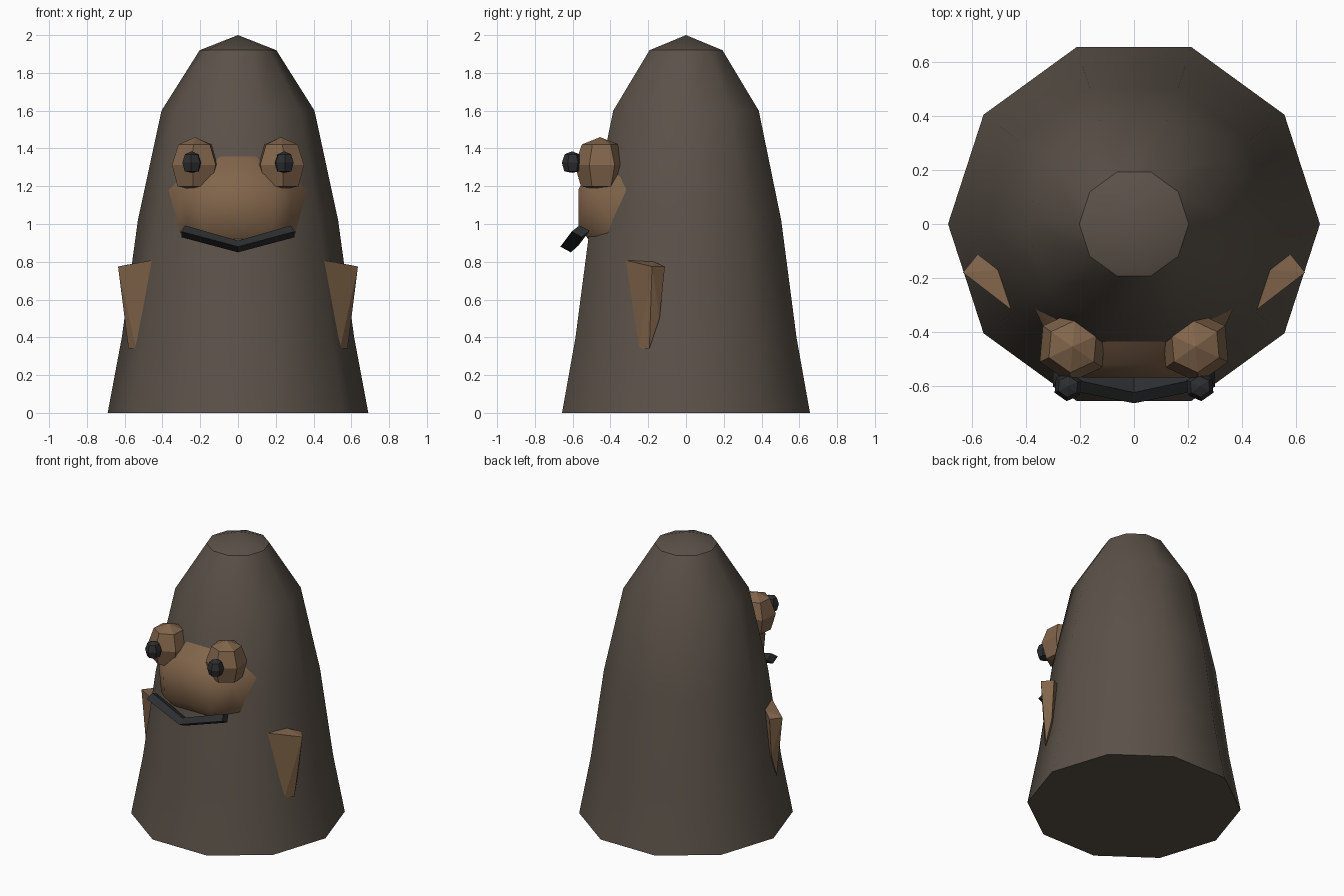
import bpy, bmesh, math
from mathutils import Vector

if "Cube" in bpy.data.objects:
    bpy.data.objects.remove(bpy.data.objects["Cube"])


def material(name, rgb):
    m = bpy.data.materials.new(name)
    m.use_nodes = True
    m.diffuse_color = (*rgb, 1)
    m.node_tree.nodes["Principled BSDF"].inputs["Base Color"].default_value = (*rgb, 1)
    return m


BROWN = material("dark brown", (0.105, 0.084, 0.066))
TAN = material("tan", (0.222, 0.130, 0.070))
CHARCOAL = material("charcoal", (0.026, 0.027, 0.029))


def finish(name, bm, mat, smooth=None):
    bmesh.ops.recalc_face_normals(bm, faces=bm.faces)
    mesh = bpy.data.meshes.new(name)
    bm.to_mesh(mesh)
    bm.free()
    mesh.materials.append(mat)
    ob = bpy.data.objects.new(name, mesh)
    bpy.context.collection.objects.link(ob)
    if smooth:
        bpy.ops.object.select_all(action="DESELECT")
        ob.select_set(True)
        bpy.context.view_layer.objects.active = ob
        bpy.ops.object.shade_smooth_by_angle(angle=math.radians(smooth))
    return ob


def lathe(bm, profile, sides, turn=0):
    """Stack of rings; a zero radius makes a pole."""
    rings = []
    for r, z in profile:
        n = sides if r else 1
        rings.append([bm.verts.new((r * math.cos(turn + math.tau * i / sides),
                                    r * math.sin(turn + math.tau * i / sides), z))
                      for i in range(n)])
    for a, b in zip(rings, rings[1:]):
        for i in range(sides):
            j = (i + 1) % sides
            quad = [a[i % len(a)], a[j % len(a)], b[j % len(b)], b[i % len(b)]]
            bm.faces.new(list(dict.fromkeys(quad)))
    return rings


def hull(name, points, mat, smooth=None):
    bm = bmesh.new()
    for p in points:
        bm.verts.new(p)
    bmesh.ops.convex_hull(bm, input=bm.verts)
    bmesh.ops.dissolve_limit(bm, angle_limit=math.radians(3),
                             verts=bm.verts, edges=bm.edges)
    return finish(name, bm, mat, smooth)


# Tapered ten-sided body with a shallow pointed cap
bm = bmesh.new()
rings = lathe(bm, [(0.69, 0), (0.615, 0.4), (0.53, 1.02), (0.405, 1.6),
                   (0.203, 1.92), (0, 2)], 10)
bm.faces.new(rings[0])
finish("body", bm, BROWN, 36.25)

# Bulging muzzle sunk into the front
half = [(0.09, -0.42, 1.37), (0.3, -0.3, 1.28), (0.375, -0.3, 1.18),
        (0.33, -0.36, 0.94), (0.12, -0.48, 0.87), (0.13, -0.52, 1.28),
        (0.19, -0.57, 1.18), (0.18, -0.57, 0.99), (0.29, -0.48, 1.17),
        (0.27, -0.48, 0.97)]
hull("muzzle", [(s * x, y, z) for s in (1, -1) for x, y, z in half], TAN, 60)

# Eyes, pupils and fins on both sides
BALL = [(0, -1), (0.76, -0.86), (1, -0.05), (0.72, 0.72), (0, 1)]
fin = [(0.445, -0.326, 0.81), (0.635, -0.18, 0.775), (0.58, -0.112, 0.775),
       (0.505, -0.17, 0.80), (0.58, -0.194, 0.34), (0.54, -0.25, 0.34),
       (0.575, -0.14, 0.5), (0.5, -0.2, 0.5)]
for side, s in (("left", 1), ("right", -1)):
    for part, centre, size, mat in (("eye", (0.228, -0.455, 1.32), 0.14, TAN),
                                    ("pupil", (0.245, -0.603, 1.328), 0.057, CHARCOAL)):
        bm = bmesh.new()
        lathe(bm, [(r * size * 0.96, z * size) for r, z in BALL], 6, math.radians(35))
        for v in bm.verts:
            v.co += Vector(centre)
            v.co.x *= s
        finish(f"{side}_{part}", bm, mat)
    hull(f"{side}_fin", [(s * x, y, z) for x, y, z in fin], TAN)

# V-shaped mouth bar: one diamond section swept end to centre to end
middle = [(-0.665, 0.88), (-0.61, 0.85), (-0.57, 0.885), (-0.625, 0.912)]
bm = bmesh.new()
sections = [[bm.verts.new((x, y + 0.06 * abs(t), z + 0.08 * abs(t)))
             for (y, z), x in zip(middle, (0.3 * t, 0.3 * t, 0.28 * t, 0.28 * t))]
            for t in (-1, 0, 1)]
for a, b in zip(sections, sections[1:]):
    for i in range(4):
        j = (i + 1) % 4
        bm.faces.new((a[i], a[j], b[j], b[i]))
bm.faces.new(sections[0])
bm.faces.new(sections[2])
finish("mouth", bm, CHARCOAL)
